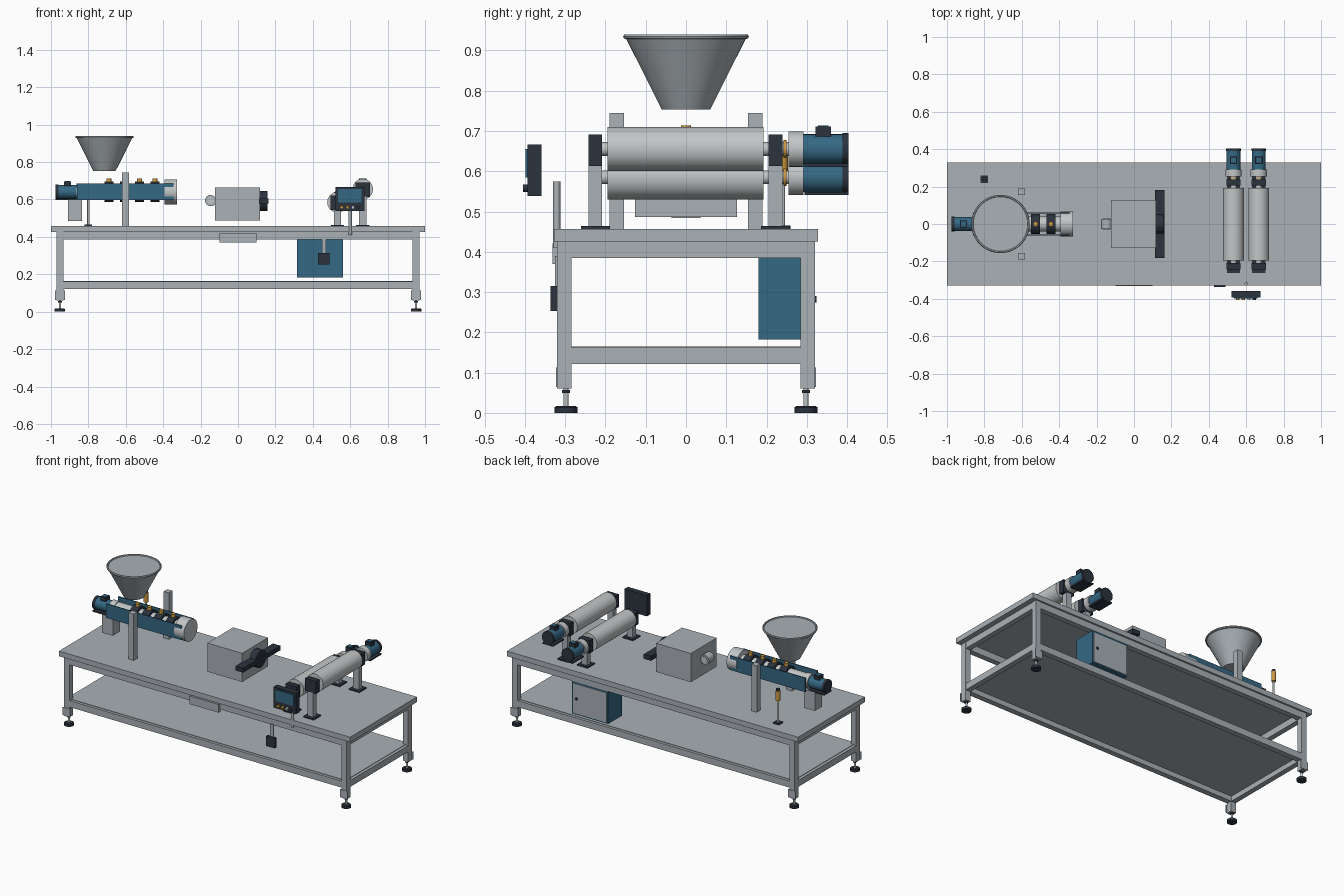
import bpy, bmesh, math
from mathutils import Vector

if "Cube" in bpy.data.objects:
    bpy.data.objects.remove(bpy.data.objects["Cube"])


def mat(name, rgb):
    m = bpy.data.materials.new(name)
    m.diffuse_color = (*rgb, 1)
    m.use_nodes = True
    m.node_tree.nodes["Principled BSDF"].inputs["Base Color"].default_value = m.diffuse_color
    return m


GREY = mat("painted_grey", (0.40, 0.44, 0.47))
STEEL = mat("light_steel", (0.54, 0.56, 0.57))
BLUE = mat("machine_blue", (0.035, 0.14, 0.23))
DARK = mat("dark_slate", (0.025, 0.033, 0.048))
ORANGE = mat("amber", (0.60, 0.32, 0.05))


def add(name, bm, m, smooth=False):
    bmesh.ops.recalc_face_normals(bm, faces=bm.faces)
    me = bpy.data.meshes.new(name)
    bm.to_mesh(me)
    bm.free()
    me.materials.append(m)
    ob = bpy.data.objects.new(name, me)
    bpy.context.collection.objects.link(ob)
    if smooth:
        me.shade_smooth()
        me.set_sharp_from_angle(angle=math.radians(35))
    return ob


def box(name, x, y, z, m):
    """Box from three (low, high) ranges."""
    bm = bmesh.new()
    bmesh.ops.create_cube(bm, size=1)
    for v in bm.verts:
        v.co = [(r[0] + r[1]) / 2 + c * (r[1] - r[0]) for r, c in zip((x, y, z), v.co)]
    return add(name, bm, m)


def lathe(name, origin, axis, profile, m, seg=40):
    """Revolve (distance, radius) pairs around an axis from origin."""
    bm = bmesh.new()
    rot = Vector((0, 0, 1)).rotation_difference(Vector(axis))
    rings = []
    for d, r in profile:
        rings.append([bm.verts.new(Vector(origin) + rot @ Vector(
            (r * math.cos(2 * math.pi * i / seg), r * math.sin(2 * math.pi * i / seg), d)))
            for i in range(seg)])
    for a, b in zip(rings, rings[1:]):
        for i in range(seg):
            j = (i + 1) % seg
            bm.faces.new((a[i], a[j], b[j], b[i]))
    bm.faces.new(rings[0])
    bm.faces.new(rings[-1])
    return add(name, bm, m, True)


def rod(name, origin, axis, r, length, m, seg=32):
    return lathe(name, origin, axis, [(0, r), (length, r)], m, seg)


X, Y, Z = (1, 0, 0), (0, 1, 0), (0, 0, 1)

# Table frame
box("table_top", (-1, 1), (-0.328, 0.328), (0.425, 0.457), GREY)
box("lower_shelf", (-0.95, 0.95), (-0.3, 0.3), (0.153, 0.165), GREY)
for s in (-1, 1):
    for z in ((0.385, 0.425), (0.122, 0.162)):
        box("long_rail", (-0.94, 0.94), (s * 0.3 - 0.017, s * 0.3 + 0.017), z, GREY)
        box("end_rail", (s * 0.952 - 0.016, s * 0.952 + 0.016), (-0.29, 0.29), z, GREY)
    for t in (-1, 1):
        cx, cy = s * 0.952, t * 0.302
        box("leg", (cx - 0.018, cx + 0.018), (cy - 0.018, cy + 0.018), (0.06, 0.425), GREY)
        yo = t * 0.321
        box("foot_bracket", (cx - 0.026, cx + 0.026), (yo - 0.002, yo + 0.002), (0.064, 0.113), GREY)
        rod("foot_stem", (cx, cy - 0.004 * t, 0.015), Z, 0.006, 0.05, STEEL, 16)
        rod("foot_nut", (cx, cy - 0.004 * t, 0.050), Z, 0.011, 0.007, DARK, 6)
        lathe("foot_pad", (cx, cy - 0.004 * t, 0), Z, [(0, 0.028), (0.014, 0.028), (0.017, 0.024)], DARK)
box("front_plate", (-0.1, 0.1), (-0.332, -0.316), (0.37, 0.42), GREY)


def motor(origin, axis):
    """Gear head, blue body, dark end cap, foot strip and terminal box."""
    o, a = Vector(origin), Vector(axis)
    rod("motor_gear_head", o, axis, 0.044, 0.038, STEEL)
    rod("motor_body", o + a * 0.038, axis, 0.037, 0.1, BLUE)
    rod("motor_end_cap", o + a * 0.135, axis, 0.04, 0.015, DARK)

    def part(name, d0, d1, w, z0, z1, m):
        p, q = o + a * d0, o + a * d1
        side = Vector((abs(a.y), abs(a.x), 0)) * w
        lo = [min(p[i], q[i]) - side[i] for i in range(3)]
        hi = [max(p[i], q[i]) + side[i] for i in range(3)]
        box(name, (lo[0], hi[0]), (lo[1], hi[1]), (o.z + z0, o.z + z1), m)

    part("motor_terminal_box", 0.068, 0.106, 0.02, 0.03, 0.056, DARK)
    part("motor_terminal_lid", 0.074, 0.1, 0.013, 0.056, 0.058, BLUE)
    part("motor_foot", 0.04, 0.15, 0.036, -0.044, -0.036, DARK)


# Extruder
AX = 0.641
motor((-0.825, 0, AX), (-1, 0, 0))
box("gearbox_support", (-0.91, -0.835), (-0.036, 0.036), (0.484, 0.6), GREY)
rod("barrel", (-0.84, 0, AX), X, 0.04, 0.46, STEEL)
for s in (-1, 1):
    y = s * 0.059
    box("barrel_side_cover", (-0.862, -0.345), (y - 0.003, y + 0.003), (0.598, 0.686), BLUE)
    y = s * 0.172
    box("barrel_post", (-0.619, -0.583), (y - 0.018, y + 0.018), (0.457, 0.745), GREY)
for i in range(4):
    x = -0.69 + i * 0.082
    rod("heater_band", (x - 0.024, 0, AX), X, 0.054, 0.048, DARK)
    rod("heater_terminal", (x, 0, AX + 0.05), Z, 0.013, 0.022, ORANGE, 16)
rod("barrel_nozzle", (-0.392, 0, AX), X, 0.067, 0.067, STEEL)

# Hopper
lathe("hopper", (-0.714, 0, 0.753), Z,
      [(0, 0.06), (0.175, 0.148), (0.177, 0.154), (0.182, 0.156), (0.187, 0.153),
       (0.187, 0.147), (0.181, 0.145)], GREY, 56)

# Signal light
box("signal_base", (-0.82, -0.78), (0.22, 0.26), (0.457, 0.465), DARK)
rod("signal_pole", (-0.8, 0.24, 0.465), Z, 0.006, 0.14, STEEL, 16)
rod("signal_lamp", (-0.8, 0.24, 0.6), Z, 0.013, 0.06, ORANGE, 20)
rod("signal_cap", (-0.8, 0.24, 0.66), Z, 0.011, 0.012, DARK, 20)

# Die box with cutter
box("die_box", (-0.122, 0.117), (-0.127, 0.127), (0.487, 0.665), GREY)
rod("die_inlet", (-0.146, -0.027, 0.594), Y, 0.03, 0.054, GREY)
rod("die_inlet_bore", (-0.146, -0.029, 0.594), Y, 0.019, 0.058, STEEL)
rod("cutter_hub", (0.115, 0, 0.592), X, 0.053, 0.042, DARK)
box("cutter_bar", (0.112, 0.163), (-0.183, 0.183), (0.578, 0.606), DARK)

# Rollers with bearings and drives
for x, z in ((0.532, 0.585), (0.667, 0.655)):
    rod("roller", (x, -0.195, z), Y, 0.055, 0.387, STEEL, 48)
    rod("roller_shaft", (x, -0.23, z), Y, 0.017, 0.49, STEEL, 24)
    rod("shaft_coupling", (x, 0.242, z), Y, 0.022, 0.007, ORANGE, 24)
    for y in (-0.225, 0.222):
        box("roller_stand", (x - 0.019, x + 0.019), (y - 0.017, y + 0.017), (0.46, z - 0.04), GREY)
        box("stand_base", (x - 0.036, x + 0.036), (y - 0.036, y + 0.036), (0.457, 0.464), DARK)
        box("bearing_block", (x - 0.038, x + 0.038), (y - 0.017, y + 0.017), (z - 0.042, z + 0.036), DARK)
    motor((x, 0.254, z), Y)

# Operator panel
rod("panel_post", (0.6, -0.321, 0.41), Z, 0.009, 0.165, GREY, 20)
box("panel_housing", (0.52, 0.675), (-0.394, -0.359), (0.538, 0.667), DARK)
box("panel_screen", (0.535, 0.66), (-0.398, -0.393), (0.585, 0.655), BLUE)
for x, m in ((0.555, ORANGE), (0.585, ORANGE), (0.615, STEEL), (0.642, DARK)):
    rod("panel_button", (x, -0.393, 0.558), (0, -1, 0), 0.009, 0.012, m, 16)

# Hanging switch box
box("switch_box", (0.428, 0.488), (-0.336, -0.318), (0.253, 0.315), DARK)
box("switch_hanger", (0.448, 0.47), (-0.325, -0.318), (0.315, 0.39), GREY)

# Control cabinet under the table
box("cabinet", (0.315, 0.562), (0.18, 0.314), (0.182, 0.385), BLUE)
box("cabinet_door", (0.322, 0.555), (0.313, 0.318), (0.19, 0.374), GREY)
rod("cabinet_knob", (0.53, 0.318, 0.282), Y, 0.008, 0.006, DARK, 16)
